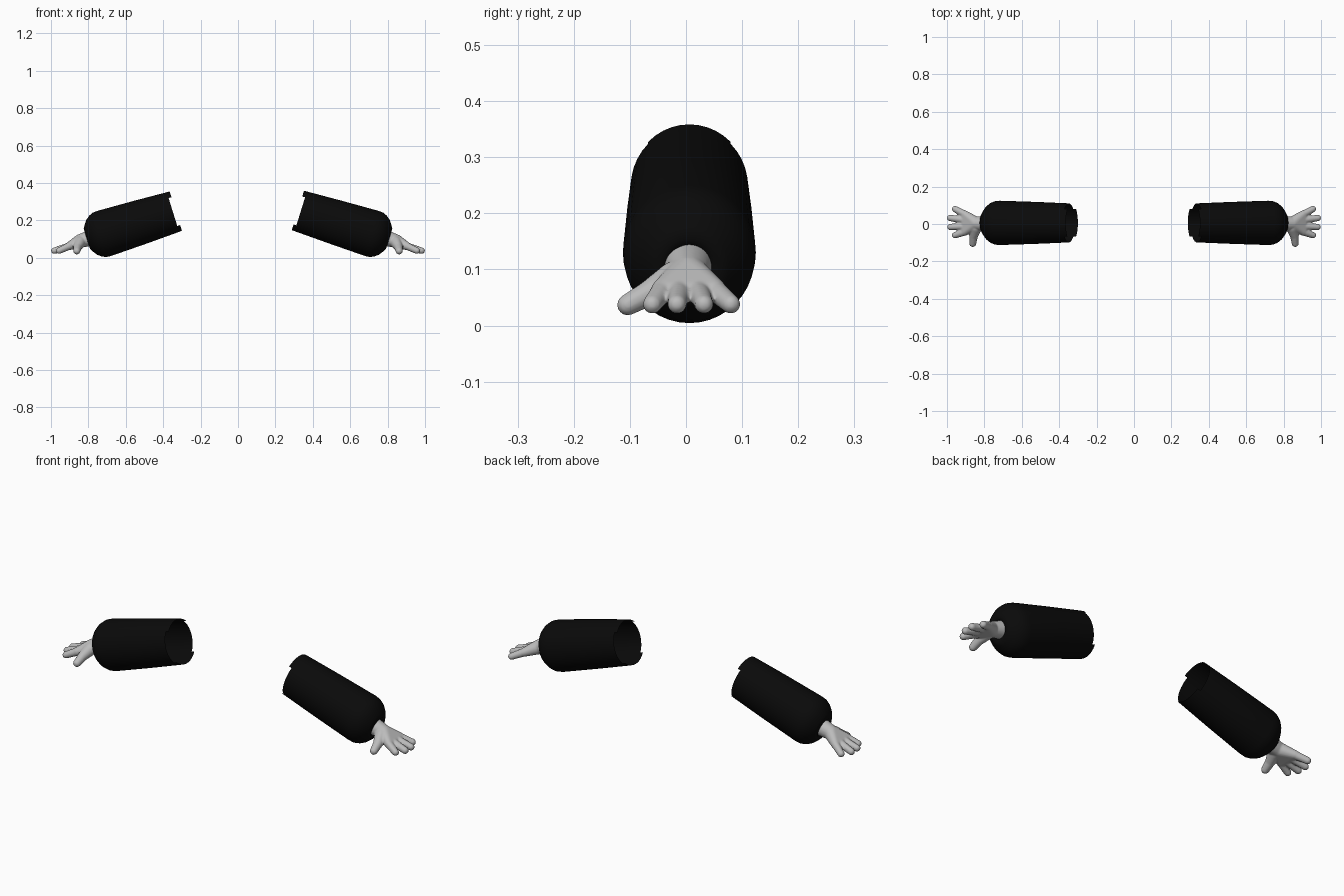
import bpy, bmesh, math
from mathutils import Vector, Matrix

cube = bpy.data.objects.get("Cube")
if cube:
    bpy.data.objects.remove(cube, do_unlink=True)


def material(name, value):
    mat = bpy.data.materials.new(name)
    mat.use_nodes = True
    colour = (value, value, value, 1)
    mat.diffuse_color = colour
    mat.node_tree.nodes["Principled BSDF"].inputs["Base Color"].default_value = colour
    return mat


black = material("black cloth", 0.003)
grey = material("light grey skin", 0.5)


def finish(bm, name, mat):
    mesh = bpy.data.meshes.new(name)
    bm.to_mesh(mesh)
    bm.free()
    mesh.materials.append(mat)
    for p in mesh.polygons:
        p.use_smooth = True
    obj = bpy.data.objects.new(name, mesh)
    bpy.context.collection.objects.link(obj)
    return obj


def blob(bm, balls):
    """Convex skin around a set of (position, radius) balls."""
    part = bmesh.new()
    for pos, r in balls:
        bmesh.ops.create_icosphere(part, subdivisions=3, radius=r,
                                   matrix=Matrix.Translation(pos))
    hull = bmesh.ops.convex_hull(part, input=part.verts[:])
    inner = {g for g in hull["geom_interior"] + hull["geom_unused"]
             if isinstance(g, bmesh.types.BMVert)}
    bmesh.ops.delete(part, geom=list(inner), context="VERTS")
    temp = bpy.data.meshes.new("temp")
    part.to_mesh(temp)
    part.free()
    bm.from_mesh(temp)
    bpy.data.meshes.remove(temp)


def sleeve(side, name, start):
    origin = Vector((0.325, 0.006, 0.252))
    along = Vector((0.955, 0, -0.297))
    up = Vector((0.297, 0, 0.955))
    # distance along the arm, radius
    profile = [(start, 0.11), (start + 0.016, 0.111), (0.2, 0.119), (0.41, 0.126),
               (0.435, 0.124), (0.458, 0.114), (0.478, 0.098), (0.495, 0.075),
               (0.506, 0.056), (0.498, 0.042)]
    n = 40
    bm = bmesh.new()
    rings = []
    for t, r in profile:
        ring = []
        for i in range(n):
            a = math.tau * i / n
            p = origin + along * t + up * (r * math.cos(a))
            p.y += 0.94 * r * math.sin(a)
            p.x *= side
            ring.append(bm.verts.new(p))
        rings.append(ring)
    for k in range(len(rings) - 1):
        for i in range(n):
            # the open rim is cut back at the front and rear
            if k == 0 and abs(math.cos(math.tau * (i + 0.5) / n)) < 0.67:
                continue
            j = (i + 1) % n
            quad = [rings[k][i], rings[k + 1][i], rings[k + 1][j], rings[k][j]]
            bm.faces.new(quad if side > 0 else quad[::-1])
    loose = [v for v in bm.verts if not v.link_faces]
    bmesh.ops.delete(bm, geom=loose, context="VERTS")
    finish(bm, name, black)


def hand(side, name):
    def at(x, y, z):
        return Vector((x * side, y, z))

    bm = bmesh.new()
    # wrist and palm
    heel = (at(0.845, 0.003, 0.09), 0.036)
    blob(bm, [(at(0.785, 0.003, 0.107), 0.044), heel])
    knuckles = [(at(0.905, y, 0.062), 0.021) for y in (-0.042, -0.012, 0.022, 0.052)]
    blob(bm, [heel] + knuckles)
    # fingers
    tips = [(0.957, -0.06), (0.982, -0.016), (0.983, 0.032), (0.957, 0.08)]
    for knuckle, (x, y) in zip(knuckles, tips):
        blob(bm, [(knuckle[0], 0.02), (at(x, y, 0.038), 0.017)])
    # thumb
    blob(bm, [(at(0.845, -0.02, 0.083), 0.032), (at(0.858, -0.065, 0.058), 0.023)])
    blob(bm, [(at(0.858, -0.065, 0.058), 0.023), (at(0.862, -0.104, 0.037), 0.019)])
    obj = finish(bm, name, grey)
    # blend the parts into one soft skin
    remesh = obj.modifiers.new("blend", "REMESH")
    remesh.mode = "VOXEL"
    remesh.voxel_size = 0.004
    remesh.use_smooth_shade = True
    smooth = obj.modifiers.new("soften", "SMOOTH")
    smooth.factor = 0.5
    smooth.iterations = 5


for side, label, start in ((1, "left", -0.005), (-1, "right", 0.008)):
    sleeve(side, label + "_sleeve", start)
    hand(side, label + "_hand")
